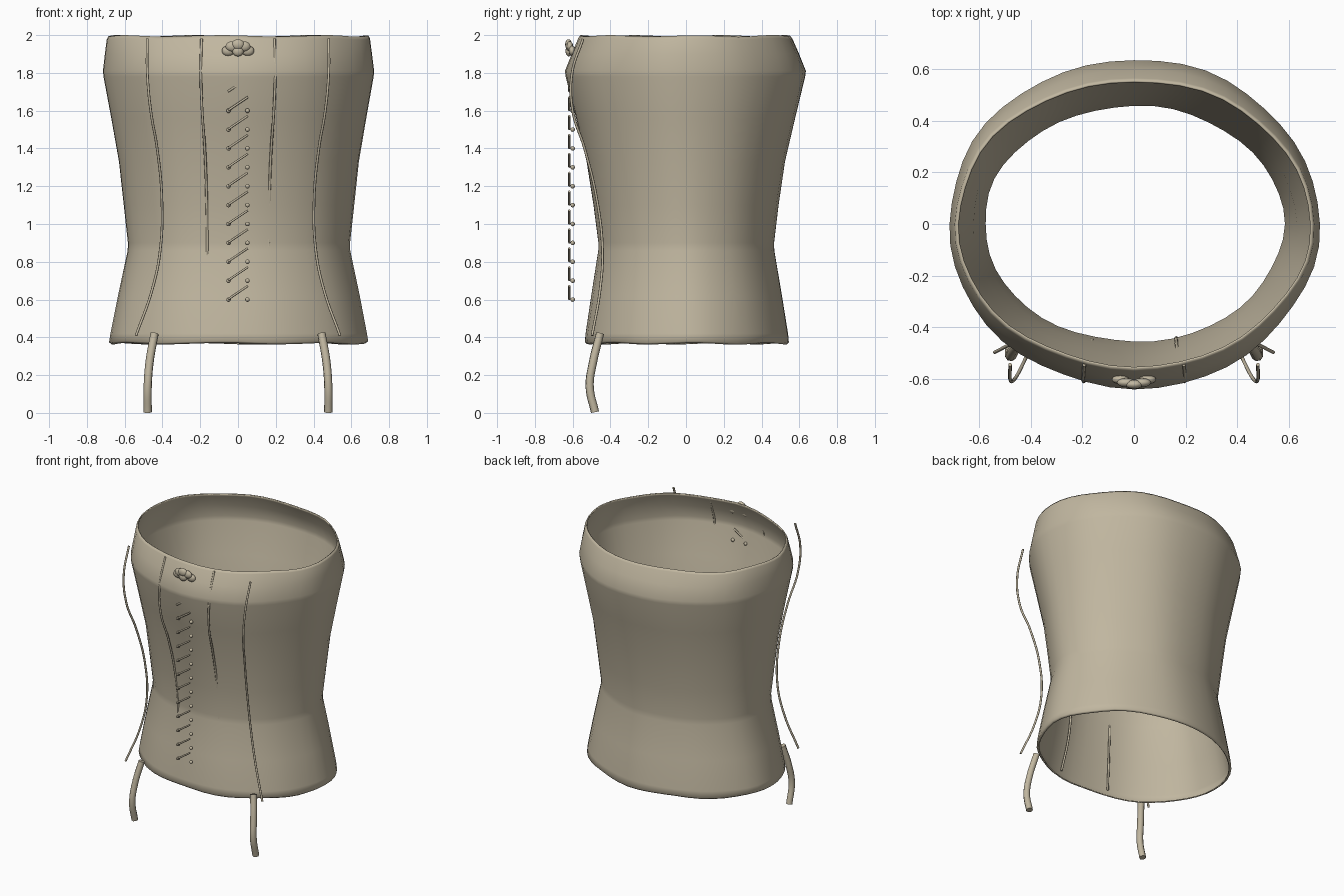
import bpy, bmesh, math, random
from mathutils import Vector

if "Cube" in bpy.data.objects:
    bpy.data.objects.remove(bpy.data.objects["Cube"])

random.seed(4)
cloth = bpy.data.materials.new("beige cloth")
cloth.diffuse_color = (0.53, 0.47, 0.35, 1)
cloth.use_nodes = True
cloth.node_tree.nodes["Principled BSDF"].inputs["Base Color"].default_value = cloth.diffuse_color


def add_mesh(name, bm, angle=180):
    me = bpy.data.meshes.new(name)
    bm.normal_update()
    for f in bm.faces:
        f.smooth = True
    bm.to_mesh(me)
    bm.free()
    ob = bpy.data.objects.new(name, me)
    me.materials.append(cloth)
    bpy.context.collection.objects.link(ob)
    return ob


def tube(name, pts, radius, caps=True):
    cu = bpy.data.curves.new(name, 'CURVE')
    cu.dimensions = '3D'
    cu.bevel_depth = radius
    cu.bevel_resolution = 2
    cu.use_fill_caps = caps
    cu.resolution_u = 8
    sp = cu.splines.new('BEZIER')
    sp.bezier_points.add(len(pts) - 1)
    for bp, p in zip(sp.bezier_points, pts):
        bp.co = p
        bp.handle_left_type = bp.handle_right_type = 'AUTO'
    cu.materials.append(cloth)
    ob = bpy.data.objects.new(name, cu)
    bpy.context.collection.objects.link(ob)
    return ob


def ball(bm, loc, size):
    res = bmesh.ops.create_uvsphere(bm, u_segments=12, v_segments=8, radius=1)
    for v in res["verts"]:
        v.co = Vector((v.co.x * size[0], v.co.y * size[1], v.co.z * size[2])) + Vector(loc)


# Corset body: (z, half width, half depth), open at top and bottom
profile = [(0.366, 0.672, 0.53), (0.376, 0.686, 0.54), (0.42, 0.679, 0.536),
           (0.62, 0.64, 0.505), (0.86, 0.589, 0.466), (0.90, 0.588, 0.465),
           (1.10, 0.61, 0.49), (1.33, 0.635, 0.525), (1.56, 0.675, 0.58),
           (1.78, 0.715, 0.634), (1.81, 0.718, 0.638), (1.90, 0.707, 0.602),
           (1.98, 0.697, 0.568), (1.996, 0.688, 0.558)]
N = 48
wave = [random.uniform(-1, 1) for _ in range(N)]
bm = bmesh.new()
rings = []
for k, (z, rx, ry) in enumerate(profile):
    ring = []
    edge = k < 2 or k > len(profile) - 3
    for i in range(N):
        a = 2 * math.pi * i / N
        s = 1 + 0.006 * math.sin(5 * a + z) + 0.004 * math.sin(9 * a + 2 * z)
        dz = 0.004 * math.sin(7 * a + 1) + 0.001 * wave[i] if edge else 0
        ring.append(bm.verts.new((rx * s * math.cos(a), ry * s * math.sin(a), z + dz)))
    rings.append(ring)
for r0, r1 in zip(rings, rings[1:]):
    for i in range(N):
        j = (i + 1) % N
        bm.faces.new((r0[i], r0[j], r1[j], r1[i]))
body = add_mesh("corset_body", bm)
sol = body.modifiers.new("thickness", 'SOLIDIFY')
sol.thickness = 0.008
sol.offset = -1

# Boning rods (inner and outer pair) and hanging garter straps
depth = [(1.98, -0.545), (1.80, -0.603), (1.60, -0.600), (1.40, -0.537),
         (1.13, -0.472), (0.86, -0.442), (0.65, -0.455), (0.41, -0.497)]
outer = [0.48, 0.48, 0.462, 0.428, 0.403, 0.412, 0.455, 0.54]
inner = [0.193, 0.197, 0.190, 0.176, 0.166, 0.163, 0.17, 0.195]
for side, tag in ((-1, "left"), (1, "right")):
    for xs, kind in ((outer, "outer"), (inner, "inner")):
        tube(f"{kind}_boning_{tag}", [(side * x, y, z) for x, (z, y) in zip(xs, depth)], 0.007)
    tube(f"garter_strap_{tag}",
         [(side * 0.442, -0.455, 0.42), (side * 0.468, -0.492, 0.27),
          (side * 0.478, -0.51, 0.14), (side * 0.478, -0.482, 0.004)], 0.022)

# Front lacing: eyelet beads and slanted laces
bm = bmesh.new()
for k in range(12):
    z = 0.6 + 0.1 * k
    for x in (-0.05, 0.05):
        ball(bm, (x, -0.60, z), (0.012, 0.012, 0.012))
    tube(f"lace_{k + 1}", [(-0.052, -0.618, z + 0.002), (0.052, -0.618, z + 0.072)], 0.006)
add_mesh("eyelets", bm)

# Small flower ornament at the top edge
bm = bmesh.new()
for x, y, z, sx, sz in ((-0.052, -0.603, 1.917, 0.034, 0.027), (0.052, -0.603, 1.917, 0.034, 0.027),
                        (-0.03, -0.615, 1.94, 0.036, 0.027), (0.03, -0.615, 1.94, 0.036, 0.027),
                        (0, -0.622, 1.95, 0.034, 0.028), (0, -0.62, 1.915, 0.03, 0.028)):
    ball(bm, (x, y, z), (sx, 0.018, sz))
add_mesh("flower_ornament", bm)
